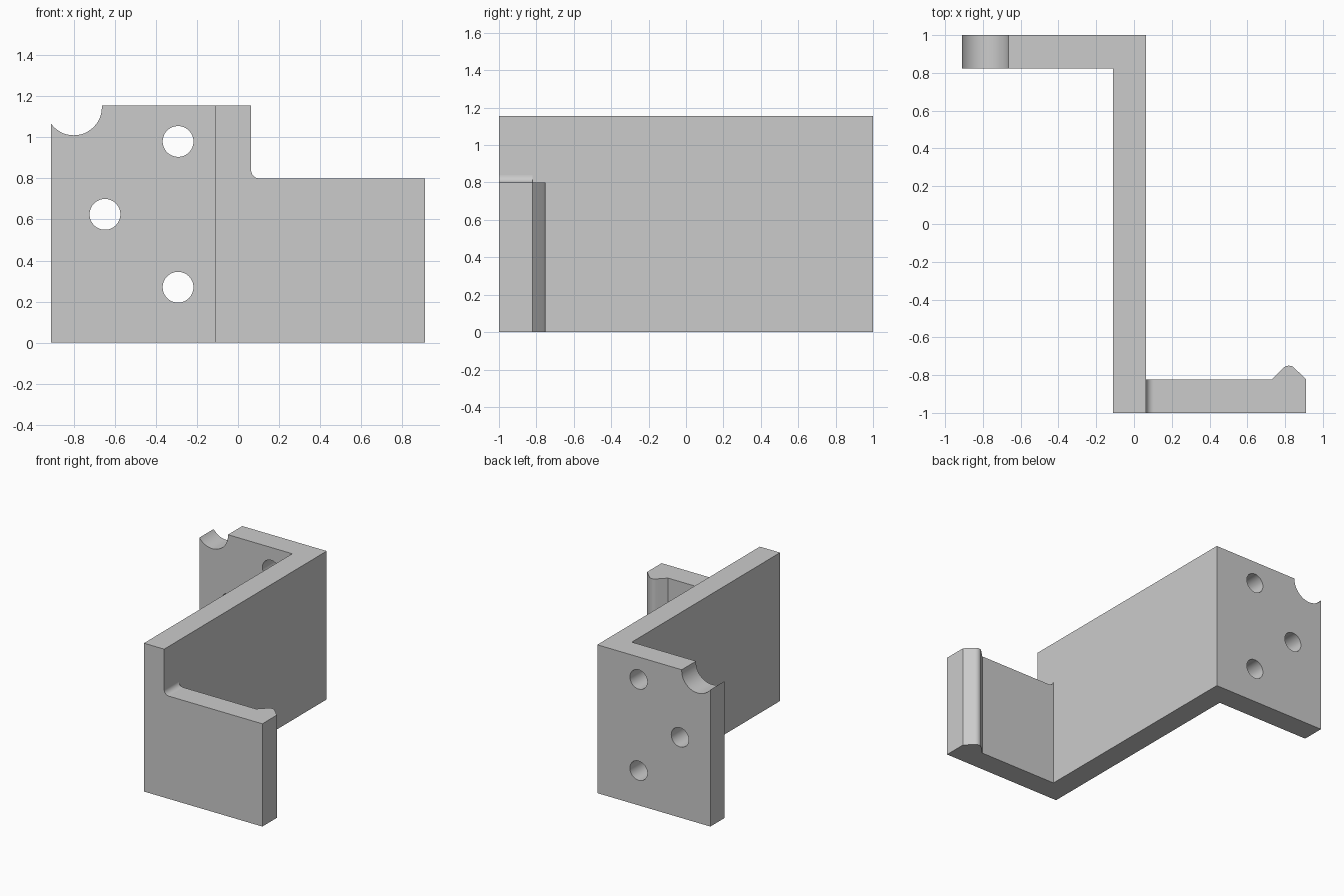
import bpy
import bmesh
from math import cos, sin, pi
from mathutils import Matrix, Vector

if "Cube" in bpy.data.objects:
    bpy.data.objects.remove(bpy.data.objects["Cube"], do_unlink=True)

HALF, HEIGHT, ARM_TOP = 0.91, 1.155, 0.8
WEB_L, WEB_R = -0.11, 0.064
BACK, FRONT = 0.824, -0.822      # inner faces of the two flanges

grey = bpy.data.materials.new("plain grey")
grey.use_nodes = True
grey.diffuse_color = (0.6, 0.6, 0.6, 1)
grey.node_tree.nodes["Principled BSDF"].inputs["Base Color"].default_value = (0.6, 0.6, 0.6, 1)


def arc(cx, cy, r, start, end, steps):
    angles = [start + (end - start) * i / steps for i in range(steps + 1)]
    return [(cx + r * cos(a), cy + r * sin(a)) for a in angles]


def prism(name, outline, to_3d, sweep):
    """Extrude a 2D outline, placed by to_3d, along sweep."""
    bm = bmesh.new()
    face = bm.faces.new([bm.verts.new(to_3d(*p)) for p in outline])
    new = bmesh.ops.extrude_face_region(bm, geom=[face])["geom"]
    bmesh.ops.translate(bm, vec=Vector(sweep),
                        verts=[g for g in new if isinstance(g, bmesh.types.BMVert)])
    bmesh.ops.recalc_face_normals(bm, faces=bm.faces)
    mesh = bpy.data.meshes.new(name)
    bm.to_mesh(mesh)
    bm.free()
    mesh.materials.append(grey)
    obj = bpy.data.objects.new(name, mesh)
    bpy.context.collection.objects.link(obj)
    return obj


def cut(target, cutter):
    mod = target.modifiers.new("cut", "BOOLEAN")
    mod.operation = "DIFFERENCE"
    mod.solver = "EXACT"
    mod.object = cutter
    bpy.context.view_layer.objects.active = target
    bpy.ops.object.modifier_apply(modifier=mod.name)
    bpy.data.objects.remove(cutter, do_unlink=True)


# Z-shaped bracket with a rounded rib at the end of the front arm
rib = arc(0.82, -0.791, 0.041, pi / 4, 3 * pi / 4, 8)
outline = [(WEB_L, -1), (HALF, -1), (HALF, FRONT)] + rib + [
    (0.73, FRONT), (WEB_R, FRONT), (WEB_R, 1), (-HALF, 1), (-HALF, BACK), (WEB_L, BACK)]
bracket = prism("bracket", outline, lambda x, y: (x, y, 0), (0, 0, HEIGHT))

# Lower the front arm, with a fillet against the web
r = 0.04
step = arc(WEB_R + r, ARM_TOP + r, r, pi, 1.5 * pi, 10) + [
    (1.1, ARM_TOP), (1.1, 1.4), (WEB_R, 1.4)]
cut(bracket, prism("step_cutter", step, lambda x, z: (x, -1.1, z), (0, 0.5, 0)))

# Screw holes and corner notch through the back flange
for x, z, radius in [(-0.292, 0.98, 0.075), (-0.648, 0.625, 0.075),
                     (-0.292, 0.27, 0.075), (-0.8, 1.147, 0.137)]:
    circle = arc(x, z, radius, 0, 2 * pi, 48)[:-1]
    cut(bracket, prism("hole_cutter", circle, lambda u, v: (u, 0.7, v), (0, 0.5, 0)))

# Smooth the curved faces, keep the plane ones flat
bpy.ops.object.select_all(action="DESELECT")
bracket.select_set(True)
bpy.context.view_layer.objects.active = bracket
bpy.ops.object.shade_smooth_by_angle(angle=pi / 6)
for poly in bracket.data.polygons:
    if max(abs(c) for c in poly.normal) > 0.9999:
        poly.use_smooth = False
